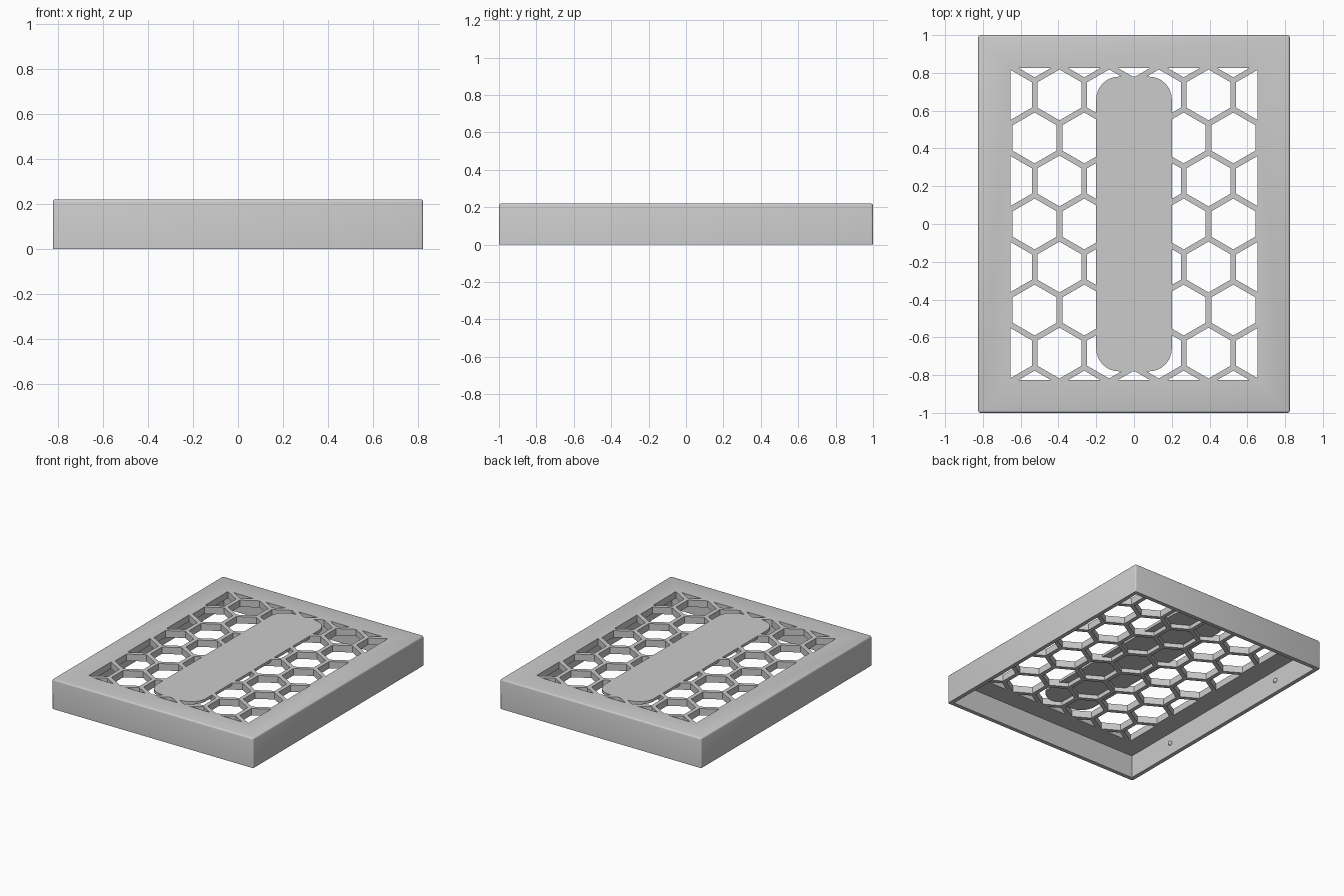
import bpy
import bmesh
from math import sin, cos, pi, radians, sqrt
from mathutils import Matrix

old = bpy.data.objects.get("Cube")
if old:
    bpy.data.objects.remove(old, do_unlink=True)

WIDTH, DEPTH, HEIGHT = 1.65, 2.0, 0.22
WALL, TOP, PLATE = 0.03, 0.05, 0.02
PITCH, WEB = 0.263, 0.03

grey = bpy.data.materials.new("plain grey")
grey.use_nodes = True
colour = (0.6, 0.6, 0.6, 1)
grey.diffuse_color = colour
grey.node_tree.nodes["Principled BSDF"].inputs["Base Color"].default_value = colour


def make_object(name, bm):
    bmesh.ops.recalc_face_normals(bm, faces=bm.faces[:])
    mesh = bpy.data.meshes.new(name)
    bm.to_mesh(mesh)
    bm.free()
    mesh.materials.append(grey)
    obj = bpy.data.objects.new(name, mesh)
    bpy.context.collection.objects.link(obj)
    return obj


def prism(bm, outline, z0, z1):
    low = [bm.verts.new((x, y, z0)) for x, y in outline]
    high = [bm.verts.new((x, y, z1)) for x, y in outline]
    bm.faces.new(low[::-1])
    bm.faces.new(high)
    for i in range(len(low)):
        j = (i + 1) % len(low)
        bm.faces.new((low[i], low[j], high[j], high[i]))


def rounded_box(name, w, d, z0, z1, radius=0):
    """Upright box, with rounded vertical corners if a radius is given."""
    points = []
    for q, (sx, sy) in enumerate(((1, 1), (-1, 1), (-1, -1), (1, -1))):
        steps = 8 if radius else 0
        for k in range(steps + 1):
            a = pi / 2 * (q + k / max(steps, 1))
            points.append((sx * (w / 2 - radius) + radius * cos(a),
                           sy * (d / 2 - radius) + radius * sin(a)))
    bm = bmesh.new()
    prism(bm, points, z0, z1)
    return make_object(name, bm)


def apply_modifiers(obj):
    bpy.context.view_layer.update()
    graph = bpy.context.evaluated_depsgraph_get()
    mesh = bpy.data.meshes.new_from_object(obj.evaluated_get(graph))
    obj.modifiers.clear()
    obj.data = mesh


def combine(obj, cutter, operation):
    mod = obj.modifiers.new(operation, "BOOLEAN")
    mod.operation, mod.solver, mod.object = operation, "EXACT", cutter
    apply_modifiers(obj)
    bpy.data.objects.remove(cutter, do_unlink=True)


# Honeycomb openings, trimmed to the window and stopped below the centre plate
bm = bmesh.new()
radius = (PITCH - WEB) / sqrt(3)
for row in range(-4, 5):
    for col in range(-3, 4):
        cx = PITCH * (col + 0.5 * (row % 2))
        cy = PITCH * sqrt(3) / 2 * row
        prism(bm, [(cx + radius * sin(k * pi / 3), cy + radius * cos(k * pi / 3))
                   for k in range(6)], HEIGHT - 2 * TOP, HEIGHT + TOP)
    if row % 2:  # half cell at the left end of the shifted rows
        cx = -PITCH * 2.5
        cy = PITCH * sqrt(3) / 2 * row
openings = make_object("honeycomb_openings", bm)
openings.hide_render = True
combine(openings, rounded_box("window", 1.31, 1.65, 0, 1), "INTERSECT")
combine(openings, rounded_box("centre_plate", 0.4, 1.56, HEIGHT - PLATE, 1, 0.12),
        "DIFFERENCE")

# Hollow lid with softened top and corner edges
lid = rounded_box("lid", WIDTH, DEPTH, 0, HEIGHT)
bm = bmesh.new()
bm.from_mesh(lid.data)
edges = [e for e in bm.edges if max(v.co.z for v in e.verts) > HEIGHT / 2]
bmesh.ops.bevel(bm, geom=edges, offset=0.012, segments=3, profile=0.5, affect="EDGES")
bm.to_mesh(lid.data)
bm.free()
combine(lid, rounded_box("cavity", WIDTH - 2 * WALL, DEPTH - 2 * WALL,
                         -0.1, HEIGHT - TOP), "DIFFERENCE")
combine(lid, openings, "DIFFERENCE")

# Small snap nubs on the inside of the side walls
bm = bmesh.new()
for side in (-1, 1):
    for y in (-0.56, 0.56):
        place = Matrix.Translation((side * (WIDTH / 2 - WALL), y, 0.09))
        bmesh.ops.create_uvsphere(bm, u_segments=16, v_segments=8, radius=0.017,
                                  matrix=place)
nubs = make_object("snap_nubs", bm)

for obj in (lid, nubs):
    bpy.ops.object.select_all(action="DESELECT")
    obj.select_set(True)
    bpy.context.view_layer.objects.active = obj
    bpy.ops.object.shade_smooth_by_angle(angle=radians(30))
